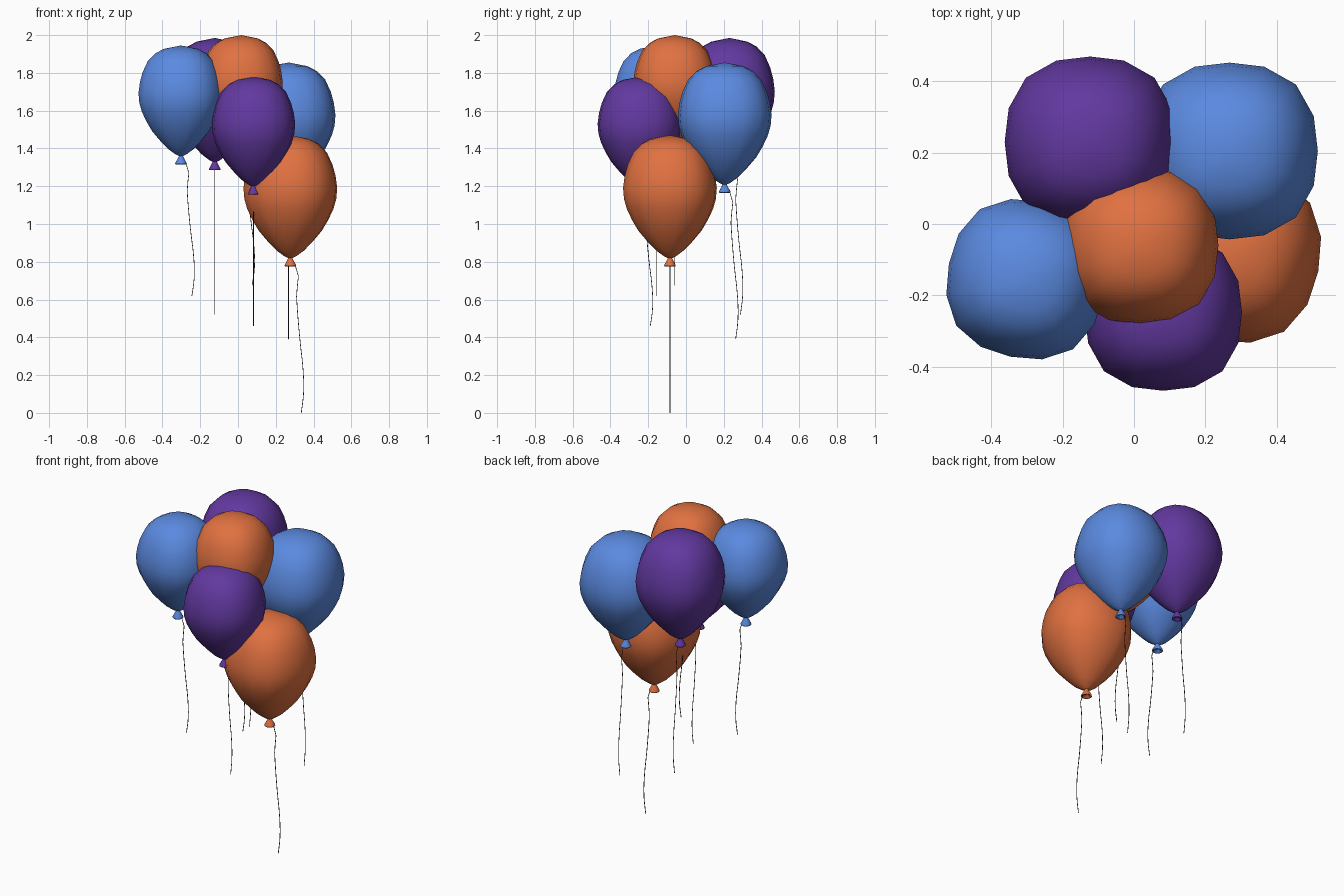
import bpy, bmesh, math

if "Cube" in bpy.data.objects:
    bpy.data.objects.remove(bpy.data.objects["Cube"])

def material(name, rgb):
    m = bpy.data.materials.new(name)
    m.diffuse_color = (*rgb, 1)
    m.use_nodes = True
    m.node_tree.nodes["Principled BSDF"].inputs["Base Color"].default_value = m.diffuse_color
    return m

BLUE = material("blue rubber", (0.105, 0.255, 0.75))
ORANGE = material("orange rubber", (0.75, 0.165, 0.052))
PURPLE = material("purple rubber", (0.122, 0.04, 0.35))
STRING = material("dark string", (0.05, 0.03, 0.02))

# (fraction of height below the top, fraction of radius)
BODY = [(0, 0), (.03, .40), (.07, .6), (.14, .78), (.24, .9), (.33, .965), (.43, 1),
        (.52, .98), (.6, .92), (.69, .81), (.78, .67), (.87, .47), (.94, .29),
        (.985, .13), (1, .05)]
# (height above the lip, radius): neck, flare, rolled lip, hollow underside
KNOT = [(.052, .010), (.045, .011), (.03, .018), (.01, .029), (.003, .031),
        (0, .027), (.004, .02), (.016, .008), (.018, 0)]
# (sideways, drop as fraction of the length)
PATH = [(0, 0), (.028, .02), (.033, .22), (.05, .5), (.068, .72), (.07, .87), (.058, 1)]


def lathe(name, rings, segs, loc, mat, square=0.0, turn=0.0):
    """Spin (z, radius) rings into a solid; 'square' pushes out the four corners."""
    bm = bmesh.new()
    loops = []
    for z, r in rings:
        if r == 0:
            loops.append([bm.verts.new((0, 0, z))] * segs)
            continue
        ring = []
        for i in range(segs):
            a = 2 * math.pi * i / segs
            k = r * (1 + square * (1 - math.cos(4 * a)))
            ring.append(bm.verts.new((k * math.cos(a + turn), k * math.sin(a + turn), z)))
        loops.append(ring)
    for up, lo in zip(loops, loops[1:]):
        for i in range(segs):
            j = (i + 1) % segs
            quad = list(dict.fromkeys((up[i], lo[i], lo[j], up[j])))
            bm.faces.new(quad)
    me = bpy.data.meshes.new(name)
    bm.to_mesh(me)
    bm.free()
    me.materials.append(mat)
    me.shade_smooth()
    ob = bpy.data.objects.new(name, me)
    ob.location = loc
    bpy.context.collection.objects.link(ob)
    return ob


def string(name, loc, length, along_y):
    """Thin hanging string bending towards +x or +y."""
    cu = bpy.data.curves.new(name, 'CURVE')
    cu.dimensions = '3D'
    cu.bevel_depth = 0.002
    cu.bevel_resolution = 1
    cu.resolution_u = 3
    sp = cu.splines.new('BEZIER')
    sp.bezier_points.add(len(PATH) - 1)
    for p, (s, d) in zip(sp.bezier_points, PATH):
        p.co = (0, s, -d * length) if along_y else (s, 0, -d * length)
        p.handle_left_type = p.handle_right_type = 'AUTO'
    cu.materials.append(STRING)
    ob = bpy.data.objects.new(name, cu)
    ob.location = loc
    bpy.context.collection.objects.link(ob)


def balloon(name, mat, x, y, radius, top, height, end, along_y, turn=0.0):
    body = [(-t * height, r * radius) for t, r in BODY]
    lathe(name + "_balloon", body, 16, (x, y, top), mat, 0.032, turn)
    lip = top - height - 0.045
    lathe(name + "_knot", KNOT, 12, (x, y, lip), mat)
    start = lip + 0.015
    string(name + "_string", (x, y, start), start - end, along_y)


# the bunch of six
balloon("left_blue", BLUE, -.302, -.155, .222, 1.945, .585, .62, False, -.2)
balloon("back_purple", PURPLE, -.123, .23, .24, 1.985, .655, .52, True)
balloon("top_orange", ORANGE, .017, -.06, .22, 2.0, .585, .675, False)
balloon("front_purple", PURPLE, .082, -.247, .221, 1.78, .58, .46, True)
balloon("back_blue", BLUE, .268, .205, .248, 1.855, .645, .39, True)
balloon("low_orange", ORANGE, .277, -.085, .245, 1.47, .65, 0, False, -.2)
